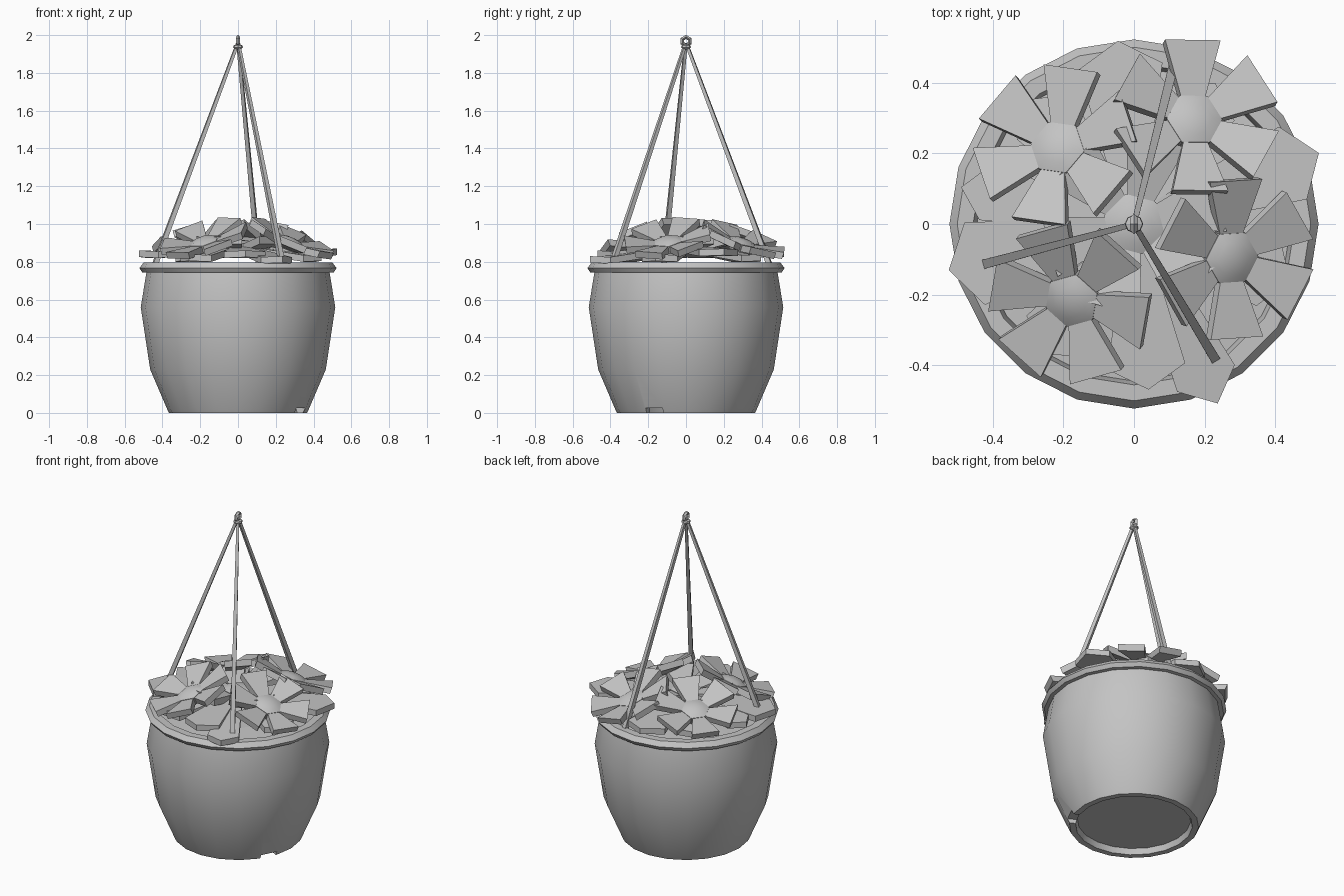
import bpy, bmesh
from math import radians, sin, cos, pi
from mathutils import Vector, Matrix

if "Cube" in bpy.data.objects:
    bpy.data.objects.remove(bpy.data.objects["Cube"])

grey = bpy.data.materials.new("plain grey")
grey.use_nodes = True
COLOUR = (0.55, 0.55, 0.55, 1)
grey.diffuse_color = COLOUR
grey.node_tree.nodes["Principled BSDF"].inputs["Base Color"].default_value = COLOUR


def finish(name, bm, smooth=None):
    """Turn a bmesh into a named object, optionally smooth below an angle."""
    bmesh.ops.recalc_face_normals(bm, faces=bm.faces)
    mesh = bpy.data.meshes.new(name)
    bm.to_mesh(mesh)
    bm.free()
    mesh.materials.append(grey)
    ob = bpy.data.objects.new(name, mesh)
    bpy.context.collection.objects.link(ob)
    if smooth:
        bpy.ops.object.select_all(action='DESELECT')
        ob.select_set(True)
        bpy.context.view_layer.objects.active = ob
        bpy.ops.object.shade_smooth_by_angle(angle=radians(smooth))
    return ob


def lathe(name, profile, sides=20, smooth=None):
    bm = bmesh.new()
    verts = [bm.verts.new((r, 0, z)) for r, z in profile]
    edges = [bm.edges.new(pair) for pair in zip(verts, verts[1:])]
    bmesh.ops.spin(bm, geom=verts + edges, cent=(0, 0, 0), axis=(0, 0, 1),
                   angle=2 * pi, steps=sides, use_merge=True)
    bmesh.ops.remove_doubles(bm, verts=bm.verts, dist=0.0005)
    return finish(name, bm, smooth)


def slab(bm, points, thickness, matrix):
    """Extrude an outline of (x, y, z) points downwards into a solid plate."""
    top = [bm.verts.new(matrix @ Vector(p)) for p in points]
    low = [bm.verts.new(matrix @ (Vector(p) - Vector((0, 0, thickness)))) for p in points]
    bm.faces.new(top)
    bm.faces.new(low[::-1])
    for i in range(len(top)):
        j = (i + 1) % len(top)
        bm.faces.new((top[j], top[i], low[i], low[j]))


# Pot: wall, rolled rim, hollow inside and recessed base
pot = lathe("pot", [(0, 0.035), (0.32, 0.035), (0.33, 0), (0.365, 0), (0.375, 0.02),
                    (0.465, 0.23), (0.515, 0.56), (0.485, 0.742), (0.507, 0.744),
                    (0.514, 0.754), (0.522, 0.767), (0.5, 0.795), (0.455, 0.795),
                    (0.44, 0.74), (0.46, 0.56), (0.42, 0.23), (0.35, 0.06), (0, 0.06)],
            smooth=35)

# Drain notch cut through the foot ring
bm = bmesh.new()
bmesh.ops.create_cube(bm, size=1, matrix=Matrix.Rotation(radians(-27), 4, 'Z')
                      @ Matrix.Translation((0.37, 0, 0))
                      @ Matrix.Diagonal((0.12, 0.1, 0.05, 1)))
cutter = finish("notch_cutter", bm)
cutter.hide_render = True
cut = pot.modifiers.new("notch", 'BOOLEAN')
cut.object = cutter
bpy.context.view_layer.objects.active = pot
bpy.ops.object.modifier_apply(modifier=cut.name)
bpy.data.objects.remove(cutter)

# Soil
lathe("soil", [(0, 0.77), (0.25, 0.77), (0.448, 0.755)])

# Broad leaves spreading over the rim: angle, length, half width, tip height
leaves = [(21, 0.56, 0.11, 0.87), (194, 0.54, 0.12, 0.86), (-65, 0.56, 0.09, 0.83),
          (-85, 0.47, 0.11, 0.86), (95, 0.52, 0.12, 0.86), (168, 0.5, 0.08, 0.86),
          (-125, 0.45, 0.1, 0.84), (-20, 0.47, 0.1, 0.84), (60, 0.46, 0.1, 0.84),
          (130, 0.46, 0.1, 0.84)]
bm = bmesh.new()
for angle, length, half, height in leaves:
    turn = Matrix.Rotation(radians(angle), 4, 'Z')
    outline = [(0.08, -0.04, 0.88), (length * 0.86, -half, height - 0.005),
               (length, 0, height), (length * 0.86, half, height - 0.005), (0.08, 0.04, 0.88)]
    slab(bm, outline, 0.035, turn)
finish("leaves", bm)


def flower(name, x, y, z, tilt, spin, size=1.0):
    """Six flared, cupped petals around a low centre, leaning outwards."""
    place = Matrix.Translation((x, y, z))
    if tilt:
        place = place @ Matrix.Rotation(radians(tilt), 4, Vector((-y, x, 0)))
    place = place @ Matrix.Rotation(radians(spin), 4, 'Z') @ Matrix.Scale(size, 4)
    bm = bmesh.new()
    for k in range(6):
        turn = Matrix.Rotation(k * pi / 3, 4, 'Z')
        slab(bm, [(0.05, -0.03, 0), (0.225, -0.08, 0.04),
                  (0.225, 0.08, 0.04), (0.05, 0.03, 0)], 0.037, place @ turn)
    finish(name + "_petals", bm)

    # Domed centre with a hexagonal outline
    bm = bmesh.new()
    rings = []
    for r, h in ((0.08, -0.037), (0.08, 0.007), (0.05, 0.02)):
        rings.append([bm.verts.new(place @ Vector((r * cos((k + 0.5) * pi / 3),
                                                   r * sin((k + 0.5) * pi / 3), h)))
                      for k in range(6)])
    tip = bm.verts.new(place @ Vector((0, 0, 0.026)))
    for k in range(6):
        j = (k + 1) % 6
        for a, b in zip(rings, rings[1:]):
            bm.faces.new((a[k], a[j], b[j], b[k]))
        bm.faces.new((rings[-1][k], rings[-1][j], tip))
    bm.faces.new(rings[0][::-1])
    finish(name + "_centre", bm, 60)


flower("back_right_flower", -0.215, 0.215, 0.905, 21, 20)
flower("back_left_flower", 0.17, 0.295, 0.9, 22, 31)
flower("front_left_flower", 0.275, -0.095, 0.905, 24, 32)
flower("front_right_flower", -0.175, -0.215, 0.905, 24, 48)
flower("middle_flower", 0, 0, 0.89, 0, 15, 1.1)

# Three hanging cords, thicker at the foot
bm = bmesh.new()
for angle in (195, 301, 76):
    a = radians(angle)
    foot = Vector((0.455 * cos(a), 0.455 * sin(a), 0.785))
    top = Vector((0.008 * cos(a), 0.008 * sin(a), 1.94))
    axis = top - foot
    pose = (Matrix.Translation((foot + top) / 2)
            @ Matrix.Rotation(a, 4, 'Z')
            @ Matrix.Rotation(-Vector((0.447, axis.z)).angle(Vector((0, 1))), 4, 'Y')
            @ Matrix.Rotation(pi / 4, 4, 'Z'))
    bmesh.ops.create_cone(bm, cap_ends=True, segments=4, radius1=0.019, radius2=0.011,
                          depth=axis.length, matrix=pose)
finish("cords", bm)

# Collar and hanging ring
lathe("collar", [(0, 1.925), (0.014, 1.925), (0.026, 1.934), (0.024, 1.945),
                 (0.012, 1.95), (0.012, 1.956), (0, 1.956)], sides=8)
bpy.ops.mesh.primitive_torus_add(major_segments=6, minor_segments=4, major_radius=0.022,
                                 minor_radius=0.011, location=(0, 0, 1.968),
                                 rotation=(0, pi / 2, 0))
ring = bpy.context.object
ring.name = "hanging_ring"
ring.data.materials.append(grey)
